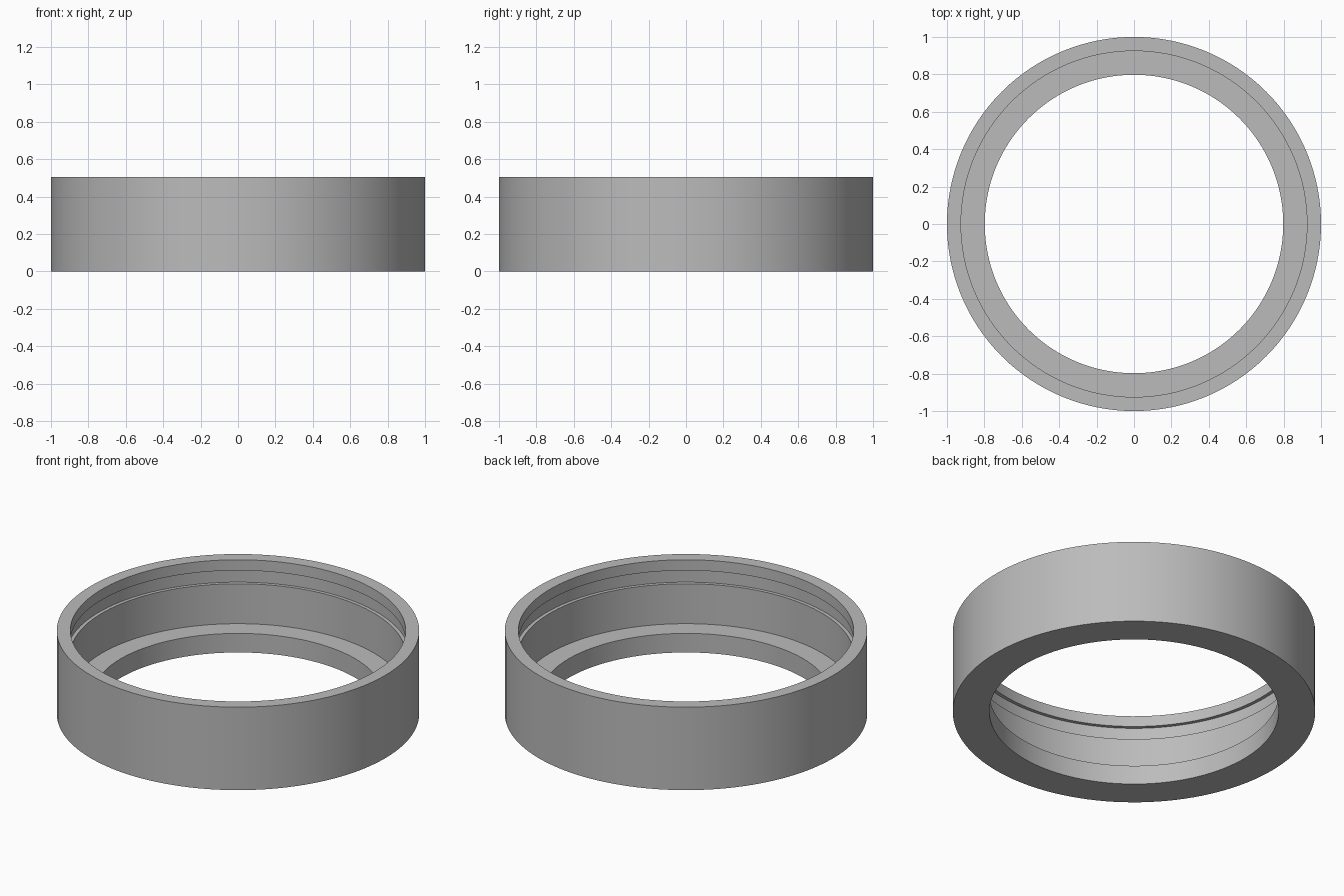
import bpy, bmesh, math
from mathutils import Vector

cube = bpy.data.objects.get("Cube")
if cube:
    bpy.data.objects.remove(cube, do_unlink=True)

# Plain grey finish
grey = bpy.data.materials.new("plain_grey")
grey.use_nodes = True
colour = (0.5, 0.5, 0.5, 1)
grey.diffuse_color = colour
grey.node_tree.nodes["Principled BSDF"].inputs["Base Color"].default_value = colour

# Main sizes
OUTER, BORE, HOLE, GROOVE = 1.0, 0.925, 0.798, 0.946
HEIGHT, FLOOR, GROOVE_LOW, GROOVE_HIGH = 0.505, 0.116, 0.359, 0.44
SEGMENTS = 128


def lathe(name, profile, material):
    """Spin a closed (radius, height) profile around the z axis."""
    bm = bmesh.new()
    verts = [bm.verts.new((r, 0, z)) for r, z in profile]
    edges = [bm.edges.new((v, verts[i - 1])) for i, v in enumerate(verts)]
    bmesh.ops.spin(bm, geom=verts + edges, cent=Vector(), axis=Vector((0, 0, 1)),
                   angle=math.tau, steps=SEGMENTS, use_merge=True)
    bmesh.ops.remove_doubles(bm, verts=bm.verts, dist=0.0001)
    bmesh.ops.recalc_face_normals(bm, faces=bm.faces)
    mesh = bpy.data.meshes.new(name)
    bm.to_mesh(mesh)
    bm.free()
    mesh.materials.append(material)
    obj = bpy.data.objects.new(name, mesh)
    bpy.context.collection.objects.link(obj)
    bpy.ops.object.select_all(action='DESELECT')
    obj.select_set(True)
    bpy.context.view_layer.objects.active = obj
    bpy.ops.object.shade_smooth_by_angle(angle=math.radians(30))
    return obj


# Ring housing: bottom flange, stepped bore and retaining groove
lathe("ring_housing", [
    (HOLE, 0), (OUTER, 0), (OUTER, HEIGHT), (BORE, HEIGHT),
    (BORE, GROOVE_HIGH), (GROOVE, GROOVE_HIGH),
    (GROOVE, GROOVE_LOW), (BORE, GROOVE_LOW),
    (BORE, FLOOR), (HOLE, FLOOR),
], grey)
